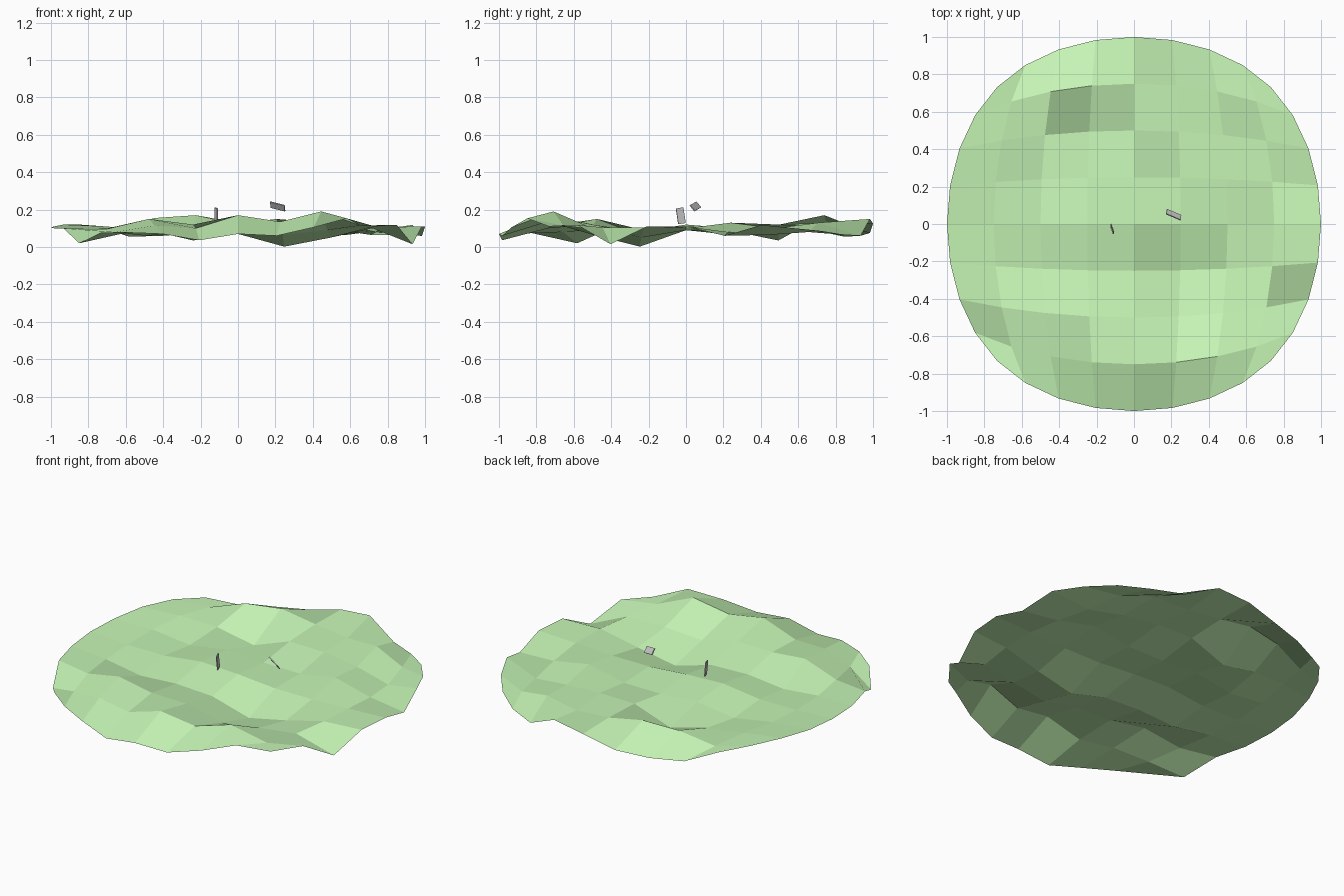
import bpy, bmesh
from mathutils import Vector, Matrix

if "Cube" in bpy.data.objects:
    bpy.data.objects.remove(bpy.data.objects["Cube"])

green = bpy.data.materials.new("grass_green")
green.diffuse_color = (0.56, 0.91, 0.46, 1)
green.use_nodes = True
green.node_tree.nodes["Principled BSDF"].inputs["Base Color"].default_value = green.diffuse_color

# Lawn heights in hundredths, rows from back (+y) to front (-y)
HEIGHTS = [
    (10.5, 5.5, 6, 7.5, 12.5, 15, 6, 6.5, 8.5),
    (12, 9.5, 15.5, 17, 13, 11, 13, 8, 10),
    (12, 11, 9, 3.5, 12, 12, 10, 6.5, 11.8),
    (11, 10, 6.5, 10, 8.5, 8.5, 13, 8, 6),
    (10.5, 9, 9, 12, 11, 9, 9, 10, 11),
    (10, 9, 6, 8, 7, 0.2, 5, 10.5, 11),
    (10, 9.5, 15, 12, 12, 6.5, 9, 10.5, 1.5),
    (2, 8, 11.5, 10, 17, 13.5, 19, 11.5, 11.8),
    (7.8, 8, 7, 3.6, 7, 6, 10.5, 15.3, 11),
]


def rounded(u, v):
    # pull a square grid coordinate into a disc
    return u * (1 - 0.168 * v * v - 0.1 * u * u * v * v)


def finish(bm, name, mat=None):
    me = bpy.data.meshes.new(name)
    bm.to_mesh(me)
    bm.free()
    if mat:
        me.materials.append(mat)
    bpy.context.collection.objects.link(bpy.data.objects.new(name, me))


# Rolling round lawn: 8 x 8 grid bent into a disc
bm = bmesh.new()
rows = []
for j, line in enumerate(HEIGHTS):
    v = 1 - j / 4
    row = []
    for i, h in enumerate(line):
        u = -1 + i / 4
        row.append(bm.verts.new((rounded(u, v), rounded(v, u), h / 100)))
    rows.append(row)
for j in range(8):
    for i in range(8):
        bm.faces.new((rows[j][i], rows[j + 1][i], rows[j + 1][i + 1], rows[j][i + 1]))
finish(bm, "ground_disc", green)


# Small floating plates
def plate(name, centre, along, normal, size):
    a = Vector(along).normalized()
    n = Vector(normal)
    n = (n - a * n.dot(a)).normalized()
    w = n.cross(a)
    rot = Matrix((a, w, n)).transposed().to_4x4()
    bm = bmesh.new()
    bmesh.ops.create_cube(bm, size=1)
    bmesh.ops.scale(bm, vec=size, verts=bm.verts)
    bmesh.ops.transform(bm, matrix=Matrix.Translation(centre) @ rot, verts=bm.verts)
    finish(bm, name)


plate("upright_plate", (-0.117, -0.028, 0.167), (0, -0.15, 1), (0.93, 0.34, 0), (0.085, 0.042, 0.006))
plate("tilted_plate", (0.212, 0.05, 0.217), (0.88, -0.38, -0.22), (0.33, 0.47, 0.42), (0.085, 0.04, 0.006))
